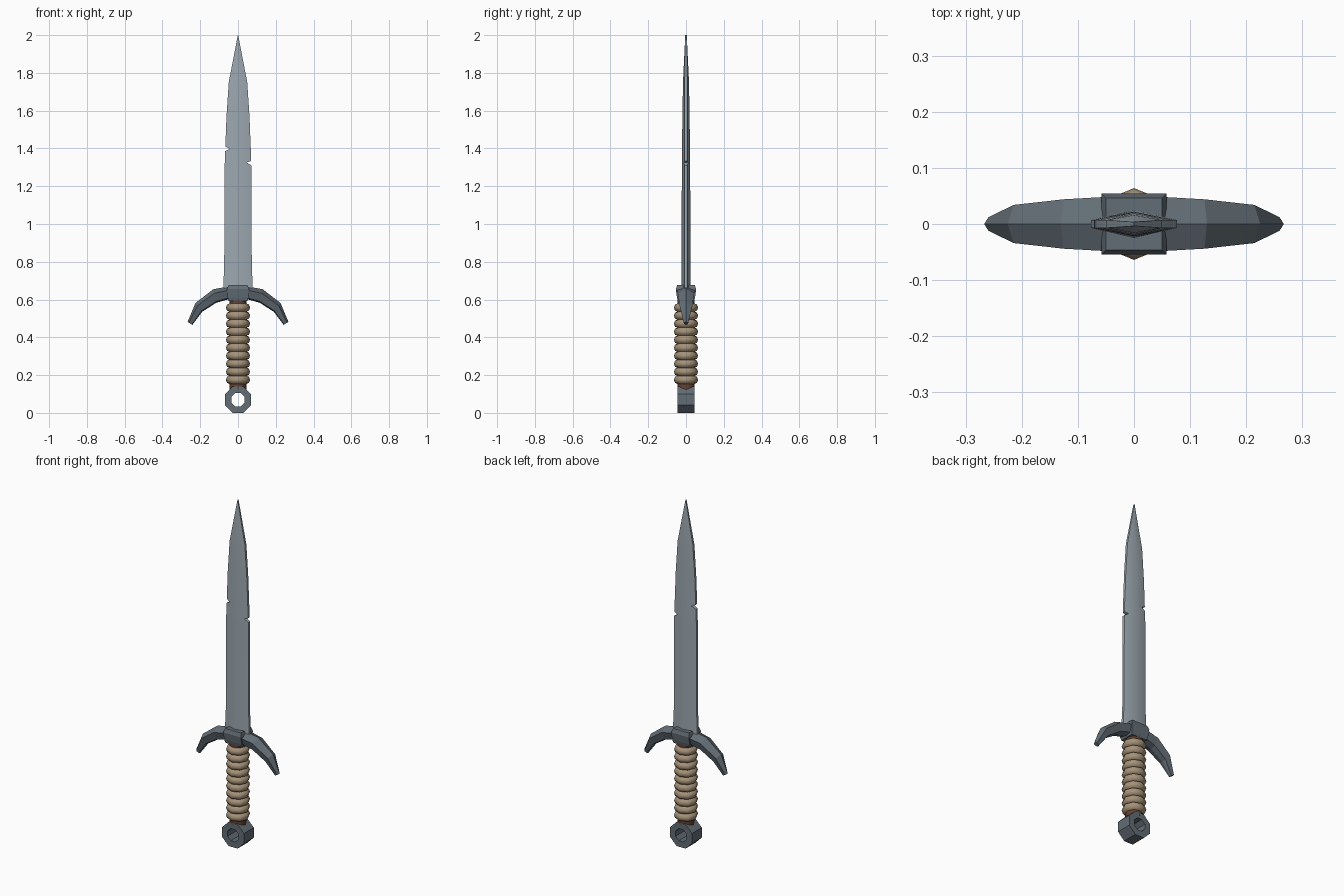
import bpy, bmesh, math

if "Cube" in bpy.data.objects:
    bpy.data.objects.remove(bpy.data.objects["Cube"])


def material(name, rgb):
    m = bpy.data.materials.new(name)
    m.diffuse_color = (*rgb, 1)
    m.use_nodes = True
    m.node_tree.nodes["Principled BSDF"].inputs["Base Color"].default_value = m.diffuse_color
    return m


BLADE = material("blade steel", (0.33, 0.39, 0.43))
DARK = material("dark steel", (0.125, 0.155, 0.18))
WRAP = material("tan cord", (0.38, 0.29, 0.19))
LEATHER = material("brown leather", (0.13, 0.055, 0.03))


def loft(name, rings, mat, closed=False, smooth=None):
    """Skin a list of equal-length point rings; cap the ends unless closed."""
    bm = bmesh.new()
    vs = [[bm.verts.new(p) for p in r] for r in rings]
    n, k = len(rings[0]), len(rings)
    for i in range(k if closed else k - 1):
        a, b = vs[i], vs[(i + 1) % k]
        for j in range(n):
            bm.faces.new((a[j], a[(j + 1) % n], b[(j + 1) % n], b[j]))
    if not closed:
        bm.faces.new(vs[0])
        bm.faces.new(vs[-1])
    bmesh.ops.recalc_face_normals(bm, faces=bm.faces[:])
    me = bpy.data.meshes.new(name)
    bm.to_mesh(me)
    bm.free()
    me.materials.append(mat)
    ob = bpy.data.objects.new(name, me)
    bpy.context.collection.objects.link(ob)
    if smooth:
        bpy.ops.object.select_all(action='DESELECT')
        ob.select_set(True)
        bpy.context.view_layer.objects.active = ob
        bpy.ops.object.shade_smooth_by_angle(angle=math.radians(smooth))
    return ob


def octagon(r, z, turn=0.0):
    return [(r * math.cos(math.tau * i / 8 + turn),
             r * math.sin(math.tau * i / 8 + turn), z) for i in range(8)]


# blade: z, half width, half thickness, left nick depth, right nick depth
rows = [(0.62, .077, .025, 0, 0), (0.69, .077, .025, 0, 0), (0.78, .073, .024, 0, 0),
        (1.31, .071, .022, 0, 0), (1.325, .070, .022, 0, .024), (1.333, .069, .022, 0, 0),
        (1.385, .069, .021, 0, 0), (1.398, .068, .021, .024, 0), (1.41, .067, .021, 0, 0),
        (1.57, .061, .019, 0, 0), (1.75, .049, .016, 0, 0), (2.0, .001, .004, 0, 0)]
rings = []
for z, w, t, nl, nr in rows:
    e = min(.007, t * .9)
    el, er = e + (t - e) * nl / w, e + (t - e) * nr / w
    l, r = -w + nl, w - nr
    rings.append([(l, -el, z), (0, -t, z), (r, -er, z), (r, er, z), (0, t, z), (l, el, z)])
loft("blade", rings, BLADE, smooth=30)

# cross guard arms: top x, top z, bottom x, bottom z, half depth
arm = [(.03, .670, .03, .600, .048), (.055, .668, .055, .600, .048),
       (.13, .655, .115, .583, .044), (.225, .582, .19, .535, .034),
       (.267, .482, .242, .466, .012)]
for side, label in ((1, "right"), (-1, "left")):
    rings = []
    for tx, tz, bx, bz, d in arm:
        def at(f, y):
            return (side * (tx + (bx - tx) * f), y, tz + (bz - tz) * f)
        rings.append([at(0, 0), at(.3, d), at(.9, d * .7), at(1, 0),
                      at(.9, -d * .7), at(.3, -d)])
    loft("guard_arm_" + label, rings, DARK)

# guard centre block, narrowing downwards
rings = []
for z, x, y in ((.592, .050, .043), (.612, .055, .048), (.655, .058, .054), (.677, .050, .046)):
    rings.append([(-x, -y, z), (x, -y, z), (x, y, z), (-x, y, z)])
loft("guard_block", rings, DARK)

# leather grip core
loft("grip_core", [octagon(.046, z) for z in (.125, .60)], LEATHER, smooth=50)

# cord windings
for i in range(10):
    z0 = .175 + i * .0425
    sect = [(math.cos(math.tau * k / 8), math.sin(math.tau * k / 8)) for k in range(8)]
    loft(f"cord_{i + 1}", [octagon(.044 + .020 * c, z0 + .0225 * s) for c, s in sect],
         WRAP, closed=True, smooth=50)

# ring pommel: octagonal section swept round the y axis
R, H, D, C = .0755, .038, .045, .07
rings = []
for i in range(8):
    a = math.tau * (i + .5) / 8
    c, s = math.cos(a), math.sin(a)
    rings.append([(r * c, y, C + r * s) for r, y in ((R, -D), (R, D), (H, D), (H, -D))])
loft("pommel_ring", rings, DARK, closed=True)
